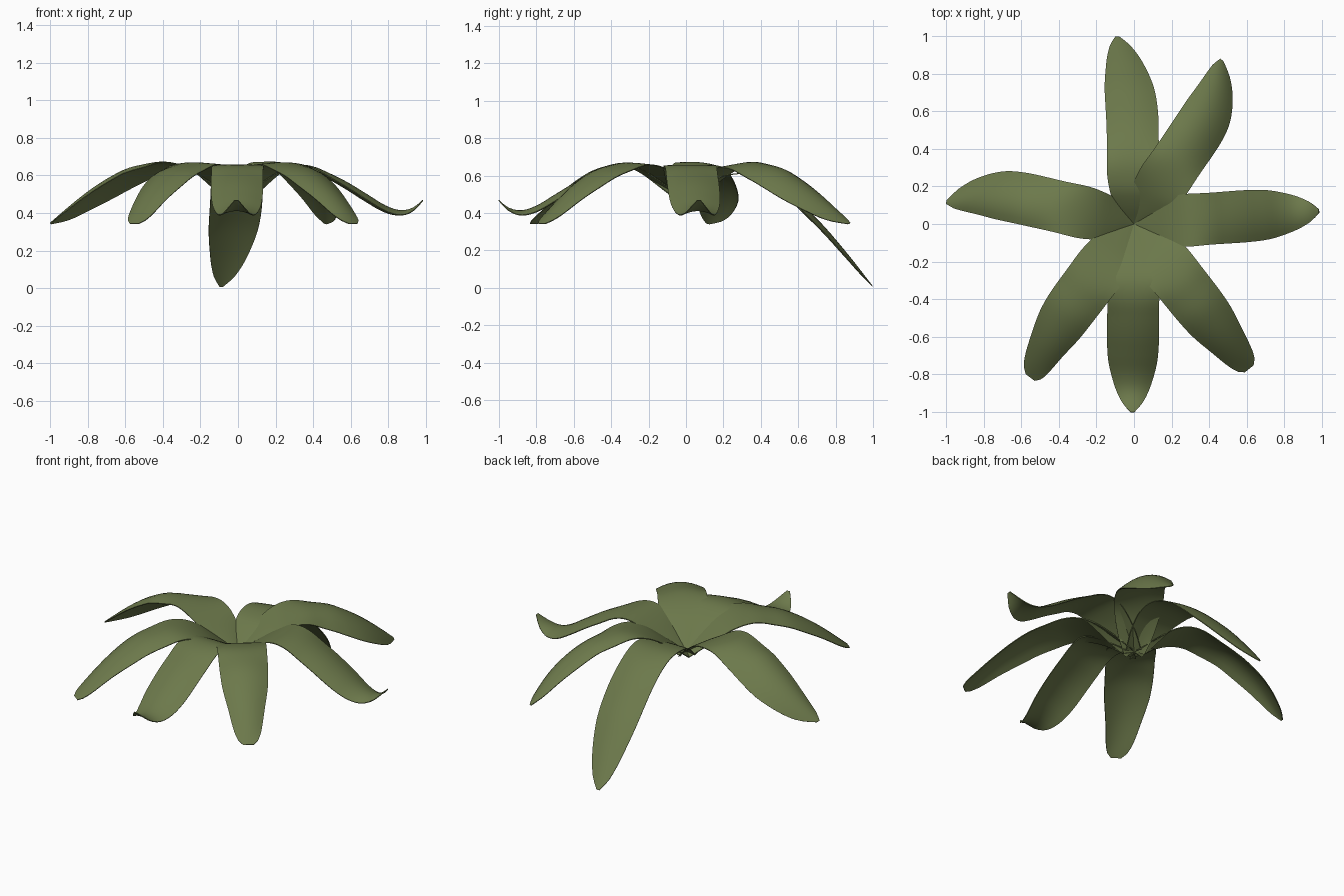
import bpy, math
from mathutils import Vector

if "Cube" in bpy.data.objects:
    bpy.data.objects.remove(bpy.data.objects["Cube"])

leaf_green = bpy.data.materials.new("leaf green")
leaf_green.diffuse_color = (0.15, 0.19, 0.07, 1)
leaf_green.use_nodes = True
leaf_green.node_tree.nodes["Principled BSDF"].inputs["Base Color"].default_value = leaf_green.diffuse_color


def sample(keys, t):
    """Smooth (Catmull-Rom style) interpolation of (position, value) keys."""
    n = len(keys)
    slope = []
    for i in range(n):
        a, b = keys[max(i - 1, 0)], keys[min(i + 1, n - 1)]
        slope.append((b[1] - a[1]) / (b[0] - a[0]))
    i = 0
    while i < n - 2 and t > keys[i + 1][0]:
        i += 1
    (x0, y0), (x1, y1) = keys[i], keys[i + 1]
    h = x1 - x0
    u = (t - x0) / h
    return ((2*u**3 - 3*u**2 + 1) * y0 + (u**3 - 2*u**2 + u) * h * slope[i]
            + (3*u**2 - 2*u**3) * y1 + (u**3 - u**2) * h * slope[i + 1])


# Midrib heights along the leaf
ARCH = [(0, .475), (.1, .55), (.2, .615), (.3, .655), (.4, .67), (.5, .657),
        (.6, .63), (.7, .58), (.8, .515), (.9, .435), (1, .345)]
FLICK = [(0, .475), (.1, .55), (.2, .615), (.3, .655), (.4, .65), (.5, .61),
         (.6, .56), (.7, .50), (.8, .44), (.88, .415), (.95, .43), (1, .47)]
DROOP = [(0, .475), (.1, .55), (.2, .60), (.35, .61), (.5, .545),
         (.7, .37), (.85, .20), (1, .01)]

# Half widths along the leaf, and how far the edges rise or sag
POINTED = [(0, .06), (.1, .105), (.25, .138), (.4, .138), (.7, .134),
           (.85, .1), (.95, .055), (1, .01)]
BLUNT = [(0, .06), (.1, .105), (.25, .138), (.4, .14), (.65, .132),
         (.82, .1), (.93, .075), (.98, .053), (1, .03)]
CURL = [(0, -.01), (.1, -.005), (.25, 0), (.35, -.005), (.5, -.025), (.7, -.035), (.9, -.022), (1, 0)]


def leaf(name, angle, length, height, width, bend=0, roll=0, sag=1, power=2, rows=40, cols=8):
    a = math.radians(angle)
    out = Vector((math.cos(a), math.sin(a), 0))
    left = Vector((-math.sin(a), math.cos(a), 0))
    verts, faces = [], []
    for i in range(rows + 1):
        t = i / rows
        w = sample(width, t)
        shift = bend * max(0, (t - .5) / .5) ** power
        twist = roll * min(1, max(0, (t - .2) / .4))
        curl = sample(CURL, t) * sag
        for j in range(cols + 1):
            s = 2 * j / cols - 1
            p = out * (t * length) + left * (shift + s * w)
            p.z = sample(height, t) + curl * s * s + twist * s * w
            verts.append(p)
    c = cols + 1
    for i in range(rows):
        for j in range(cols):
            k = i * c + j
            faces.append((k, k + c, k + c + 1, k + 1))
    mesh = bpy.data.meshes.new(name)
    mesh.from_pydata(verts, [], faces)
    mesh.materials.append(leaf_green)
    obj = bpy.data.objects.new(name, mesh)
    bpy.context.collection.objects.link(obj)
    thin = obj.modifiers.new("thickness", 'SOLIDIFY')
    thin.thickness = 0.005
    thin.offset = -1
    # Bake the thickness so that the rim edges stay sharp
    bpy.context.view_layer.objects.active = obj
    obj.select_set(True)
    bpy.ops.object.modifier_apply(modifier=thin.name)
    bpy.ops.object.shade_smooth_by_angle(angle=math.radians(40))
    obj.select_set(False)


# Seven arching leaves radiating from the crown
leaf("back_leaf", 90.8, 1.0, DROOP, POINTED, bend=.075)
leaf("back_right_leaf", 55.5, .985, ARCH, POINTED, bend=.11, roll=.25, sag=1.7, power=3)
leaf("right_leaf", 4, .985, FLICK, POINTED)
leaf("front_right_leaf", -51.5, .985, ARCH, BLUNT, sag=1.2)
leaf("front_leaf", -90.5, 1.0, FLICK, POINTED)
leaf("front_left_leaf", -127, .985, ARCH, BLUNT, bend=.05, sag=1.2)
leaf("left_leaf", 167, 1.0, ARCH, POINTED, bend=.11, roll=.25, sag=1.7, power=3)
